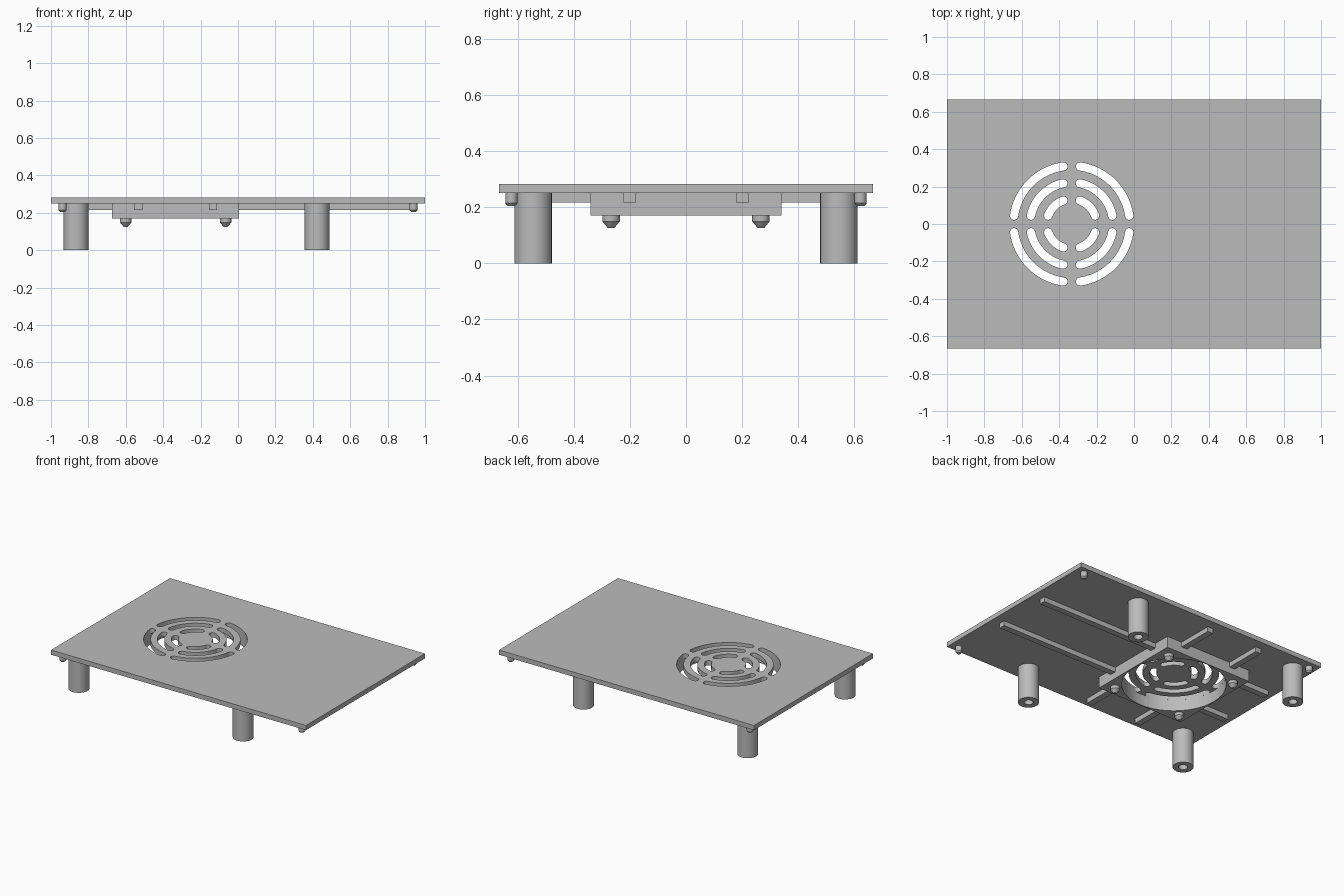
import bpy, bmesh, math

cube = bpy.data.objects.get("Cube")
if cube:
    bpy.data.objects.remove(cube, do_unlink=True)

grey = bpy.data.materials.new("plain grey")
grey.use_nodes = True
colour = (0.5, 0.5, 0.5, 1)
grey.diffuse_color = colour
grey.node_tree.nodes["Principled BSDF"].inputs["Base Color"].default_value = colour

FAN_X = -1 / 3          # centre of the vent
UNDER, TOP = 0.25, 0.283
FRAME_HALF, FRAME_Z = 0.34, 0.17
VENT_R = 1 / 3
HALF_SLOT = 0.022


def finish(name, bm):
    bmesh.ops.recalc_face_normals(bm, faces=bm.faces)
    mesh = bpy.data.meshes.new(name)
    bm.to_mesh(mesh)
    bm.free()
    mesh.materials.append(grey)
    obj = bpy.data.objects.new(name, mesh)
    bpy.context.collection.objects.link(obj)
    return obj


def prisms(name, outlines, z0, z1):
    """Extrude one or more flat outlines upwards."""
    bm = bmesh.new()
    for outline in outlines:
        face = bm.faces.new([bm.verts.new((x, y, z0)) for x, y in outline])
        ext = bmesh.ops.extrude_face_region(bm, geom=[face])["geom"]
        for v in ext:
            if isinstance(v, bmesh.types.BMVert):
                v.co.z = z1
    return finish(name, bm)


def rect(x0, x1, y0, y1):
    return [(x0, y0), (x1, y0), (x1, y1), (x0, y1)]


def arc(cx, cy, r, a0, a1, n):
    return [(cx + r * math.cos(a0 + (a1 - a0) * i / n),
             cy + r * math.sin(a0 + (a1 - a0) * i / n)) for i in range(n + 1)]


def lathe(name, profile, x, y, steps):
    """Spin an (r, z) profile about a vertical axis."""
    bm = bmesh.new()
    verts = [bm.verts.new((r, 0, z)) for r, z in profile]
    edges = [bm.edges.new(pair) for pair in zip(verts, verts[1:])]
    bmesh.ops.spin(bm, geom=verts + edges, axis=(0, 0, 1), cent=(0, 0, 0),
                   angle=math.tau, steps=steps, use_duplicate=False)
    bmesh.ops.remove_doubles(bm, verts=bm.verts, dist=0.0001)
    obj = finish(name, bm)
    obj.location = (x, y, 0)
    bpy.ops.object.select_all(action="DESELECT")
    obj.select_set(True)
    bpy.context.view_layer.objects.active = obj
    bpy.ops.object.shade_smooth_by_angle(angle=math.radians(31))
    return obj


def cut(obj, cutter):
    """Subtract the cutter, keep the result and drop the cutter."""
    mod = obj.modifiers.new("cut", "BOOLEAN")
    mod.operation, mod.solver, mod.object = "DIFFERENCE", "EXACT", cutter
    bpy.ops.object.select_all(action="DESELECT")
    obj.select_set(True)
    bpy.context.view_layer.objects.active = obj
    bpy.ops.object.modifier_apply(modifier=mod.name)
    bpy.data.objects.remove(cutter, do_unlink=True)


def slot(radius, quarter):
    """Outline of a curved slot with round ends, filling one quadrant."""
    base = quarter * math.pi / 2
    gap = math.asin(2 * HALF_SLOT / radius)
    a0, a1 = base + gap, base + math.pi / 2 - gap
    ends = [(FAN_X + radius * math.cos(a), radius * math.sin(a)) for a in (a0, a1)]
    return (arc(FAN_X, 0, radius + HALF_SLOT, a0, a1, 16)
            + arc(*ends[1], HALF_SLOT, a1, a1 + math.pi, 8)[1:-1]
            + arc(FAN_X, 0, radius - HALF_SLOT, a1, a0, 16)
            + arc(*ends[0], HALF_SLOT, a0 + math.pi, a0 + math.tau, 8)[1:-1])


# Top plate with three rings of vent slots
plate = prisms("top_plate", [rect(-1, 1, -2 / 3, 2 / 3)], UNDER, TOP)
slots = [slot(r, q) for r in (0.311, 0.222, 0.133) for q in range(4)]
cut(plate, prisms("slot_cutter", slots, UNDER - 0.1, TOP + 0.1))

# Square fan frame with a round opening
frame = prisms("fan_frame", [rect(FAN_X - FRAME_HALF, FAN_X + FRAME_HALF,
                                  -FRAME_HALF, FRAME_HALF)], FRAME_Z, UNDER)
cut(frame, prisms("opening_cutter", [arc(FAN_X, 0, VENT_R, 0, math.tau, 64)[:-1]],
                  FRAME_Z - 0.1, UNDER + 0.1))

# Stiffening ribs running outwards from the frame
ribs = []
for side in (-0.2, 0.2):
    lo, hi = side - HALF_SLOT, side + HALF_SLOT
    ribs += [rect(-0.933, FAN_X - FRAME_HALF, lo, hi),
             rect(FAN_X + FRAME_HALF, 0.933, lo, hi),
             rect(FAN_X + lo, FAN_X + hi, -0.6, -FRAME_HALF),
             rect(FAN_X + lo, FAN_X + hi, FRAME_HALF, 0.6)]
prisms("underside_ribs", ribs, 0.216, UNDER)

leg = [(0, UNDER), (0.067, UNDER), (0.067, 0), (0.029, 0), (0.029, 0.22), (0, 0.22)]
pin = [(0, FRAME_Z), (0.031, FRAME_Z), (0.031, 0.149), (0.011, 0.125), (0, 0.125)]
peg = [(0, UNDER), (0.022, UNDER), (0.022, 0.214), (0.013, 0.204), (0, 0.204)]

for sy, depth in ((-1, "front"), (1, "back")):
    for sx, side in ((-1, "right"), (1, "left")):
        # Hollow standoff legs, fan locating pins and corner pegs
        lathe(f"{depth}_{side}_leg", leg, -0.222 + sx * 0.644, sy * 0.545, 32)
        lathe(f"{depth}_{side}_fan_pin", pin, FAN_X + sx * 0.267, sy * 0.267, 12)
        lathe(f"{depth}_{side}_corner_peg", peg, sx * 0.938, sy * 0.622, 12)
